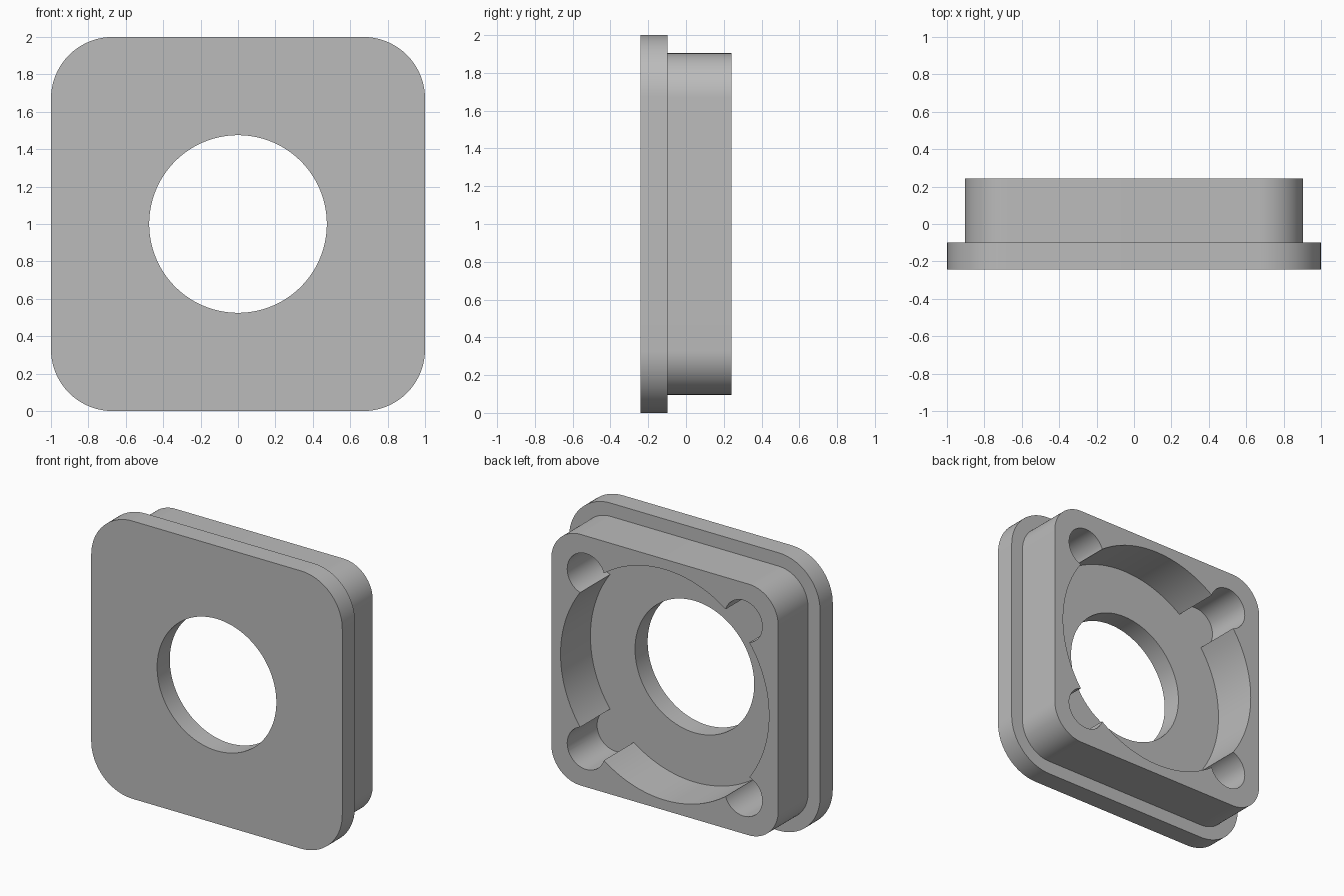
import bpy
import bmesh
from math import cos, sin, pi, radians
from mathutils import Vector

if "Cube" in bpy.data.objects:
    bpy.data.objects.remove(bpy.data.objects["Cube"], do_unlink=True)

FRONT, STEP, BACK = -0.242, -0.098, 0.242   # depth planes
CENTRE_Z = 1.0

grey = bpy.data.materials.new("plain grey")
grey.use_nodes = True
grey.diffuse_color = (0.5, 0.5, 0.5, 1)
grey.node_tree.nodes["Principled BSDF"].inputs["Base Color"].default_value = (0.5, 0.5, 0.5, 1)


def rounded_square(half, radius, steps=20):
    """Outline of a square with rounded corners."""
    points = []
    for quarter in range(4):
        turn = quarter * pi / 2
        c = half - radius
        cx, cz = [(c, c), (-c, c), (-c, -c), (c, -c)][quarter]
        for i in range(steps + 1):
            a = turn + i / steps * pi / 2
            points.append((cx + radius * cos(a), cz + radius * sin(a)))
    return points


def circle(radius, cx=0, cz=0, steps=96):
    return [(cx + radius * cos(2 * pi * i / steps),
             cz + radius * sin(2 * pi * i / steps)) for i in range(steps)]


def prism(name, outline, y0, y1):
    """Extrude an x-z outline along y."""
    bm = bmesh.new()
    face = bm.faces.new([bm.verts.new((x, y0, z + CENTRE_Z)) for x, z in outline])
    grown = bmesh.ops.extrude_face_region(bm, geom=[face])["geom"]
    verts = [v for v in grown if isinstance(v, bmesh.types.BMVert)]
    bmesh.ops.translate(bm, verts=verts, vec=Vector((0, y1 - y0, 0)))
    bmesh.ops.recalc_face_normals(bm, faces=bm.faces)
    mesh = bpy.data.meshes.new(name)
    bm.to_mesh(mesh)
    bm.free()
    mesh.materials.append(grey)
    obj = bpy.data.objects.new(name, mesh)
    bpy.context.collection.objects.link(obj)
    return obj


def cut(target, outline):
    """Cut an outline right through the target, then drop the cutter."""
    cutter = prism("cutter", outline, FRONT - 0.2, BACK + 0.2)
    cutter.hide_render = True
    mod = target.modifiers.new("cut", 'BOOLEAN')
    mod.operation = 'DIFFERENCE'
    mod.solver = 'EXACT'
    mod.object = cutter
    bpy.context.view_layer.objects.active = target
    bpy.ops.object.modifier_apply(modifier=mod.name)
    bpy.data.objects.remove(cutter, do_unlink=True)


# Front flange with its round opening
flange = prism("front_flange", rounded_square(1.0, 0.33), FRONT, STEP)
cut(flange, circle(0.475))

# Rear housing: round pocket plus four corner bores that break into it
housing = prism("rear_housing", rounded_square(0.904, 0.235), STEP, BACK)
cut(housing, circle(0.83, steps=128))
for sx in (-1, 1):
    for sz in (-1, 1):
        cut(housing, circle(0.15, sx * 0.627, sz * 0.627, steps=48))

# Smooth the curved walls, keep the rims sharp
bpy.ops.object.select_all(action='DESELECT')
for obj in (flange, housing):
    obj.select_set(True)
bpy.context.view_layer.objects.active = housing
bpy.ops.object.shade_smooth_by_angle(angle=radians(30))
